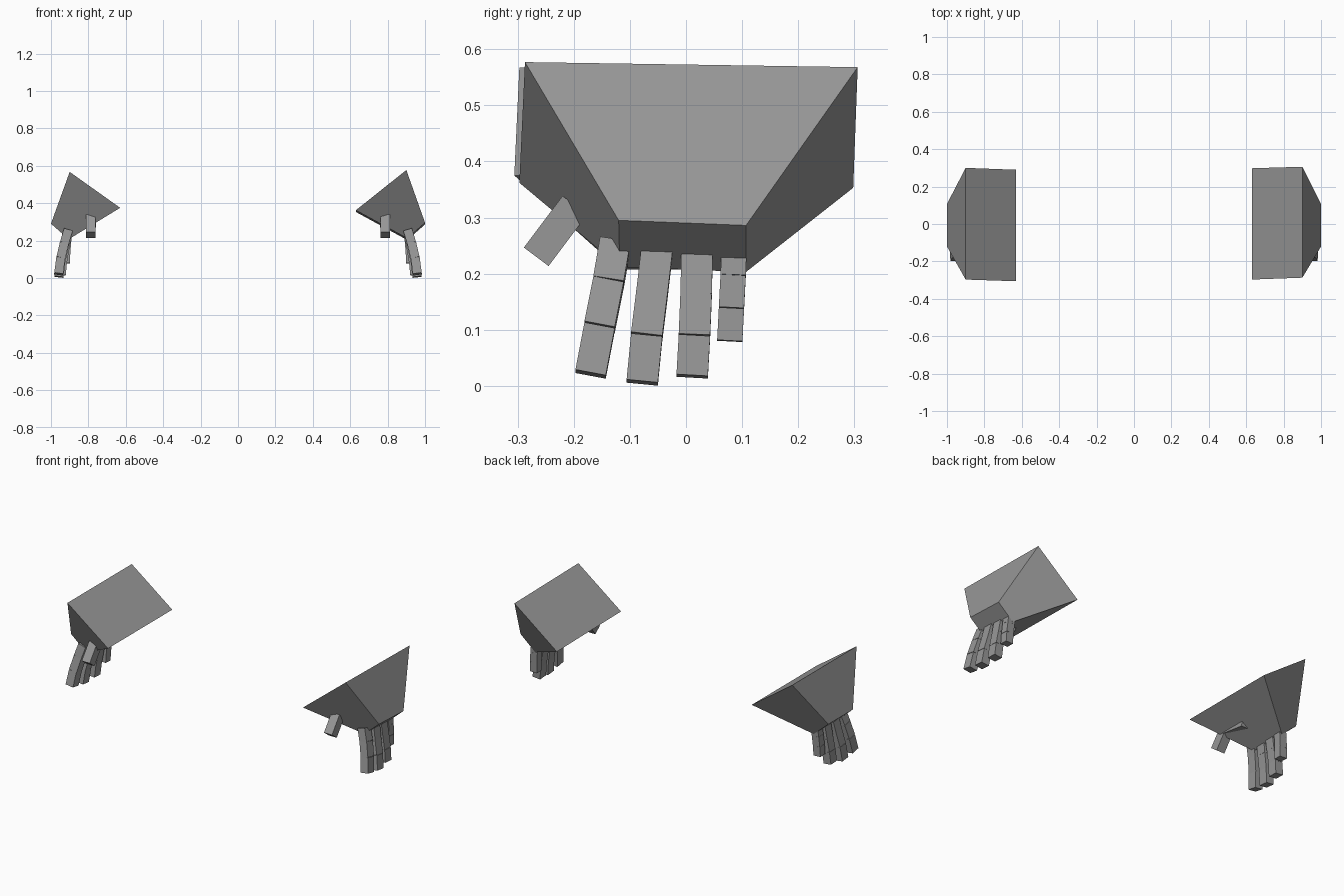
import bpy, bmesh
from mathutils import Vector

if "Cube" in bpy.data.objects:
    bpy.data.objects.remove(bpy.data.objects["Cube"])

grey = bpy.data.materials.new("stone_grey")
grey.diffuse_color = (0.31, 0.31, 0.31, 1)
grey.use_nodes = True
grey.node_tree.nodes["Principled BSDF"].inputs["Base Color"].default_value = grey.diffuse_color


def make_object(name, bm):
    bmesh.ops.recalc_face_normals(bm, faces=bm.faces)
    mesh = bpy.data.meshes.new(name)
    bm.to_mesh(mesh)
    bm.free()
    mesh.materials.append(grey)
    obj = bpy.data.objects.new(name, mesh)
    bpy.context.collection.objects.link(obj)


def hexahedron(bm, start, end):
    """Close a solid between two rings of four corners."""
    a = [bm.verts.new(p) for p in start]
    b = [bm.verts.new(p) for p in end]
    bm.faces.new(a)
    bm.faces.new(b)
    for i in range(4):
        j = (i + 1) % 4
        bm.faces.new((a[i], a[j], b[j], b[i]))


def segment(bm, p, q, width, depth):
    """Box from p to q, its width lying along y as far as possible."""
    p, q = Vector(p), Vector(q)
    axis = (q - p).normalized()
    thick = Vector((0, 1, 0)).cross(axis).normalized()
    side = axis.cross(thick)
    offsets = [side * sy * width / 2 + thick * sx * depth / 2
               for sx, sy in ((-1, -1), (1, -1), (1, 1), (-1, 1))]
    hexahedron(bm, [p + o for o in offsets], [q + o for o in offsets])


# Joint positions (x, y, z) from knuckle to tip, then width and depth
FINGERS = {
    "index_finger": ([(.908, -.126, .255), (.929, -.138, .185),
                      (.948, -.154, .105), (.959, -.170, .021)], .055, .048),
    "middle_finger": ([(.912, -.050, .255), (.929, -.060, .169),
                       (.947, -.070, .088), (.957, -.078, .006)], .056, .048),
    "ring_finger": ([(.910, .020, .250), (.925, .018, .161),
                     (.938, .015, .088), (.945, .011, .017)], .056, .048),
    "little_finger": ([(.908, .086, .250), (.914, .084, .196),
                       (.919, .081, .138), (.921, .078, .080)], .045, .045),
}

# Palm corners: wide wrist end, then narrow knuckle end
PALMS = {
    "right": ([(.90, -.287, .577), (.90, .306, .568),
               (.63, .298, .353), (.63, -.297, .362)],
              [(1, -.12, .295), (1, .107, .286),
               (.905, .107, .203), (.905, -.118, .212)]),
    "left": ([(-.90, -.297, .567), (-.90, .300, .567),
              (-.63, .290, .375), (-.63, -.306, .375)],
             [(-1, -.12, .290), (-1, .107, .290),
              (-.905, .107, .207), (-.905, -.118, .207)]),
}

for hand, sign in (("right", 1), ("left", -1)):
    # Tapered palm block
    bm = bmesh.new()
    hexahedron(bm, *PALMS[hand])
    make_object(hand + "_palm", bm)

    # Curled fingers of three boxes each
    for name, (joints, width, depth) in FINGERS.items():
        bm = bmesh.new()
        pts = [(x * sign, y, z) for x, y, z in joints]
        for p, q in zip(pts, pts[1:]):
            segment(bm, p, q, width, depth)
        make_object(f"{hand}_{name}", bm)

    # Thumb: a base mostly inside the palm and a bent tip
    bm = bmesh.new()
    segment(bm, (.785 * sign, -.04, .295), (.785 * sign, -.195, .318), .052, .05)
    segment(bm, (.787 * sign, -.198, .322), (.787 * sign, -.267, .230), .055, .052)
    make_object(hand + "_thumb", bm)
